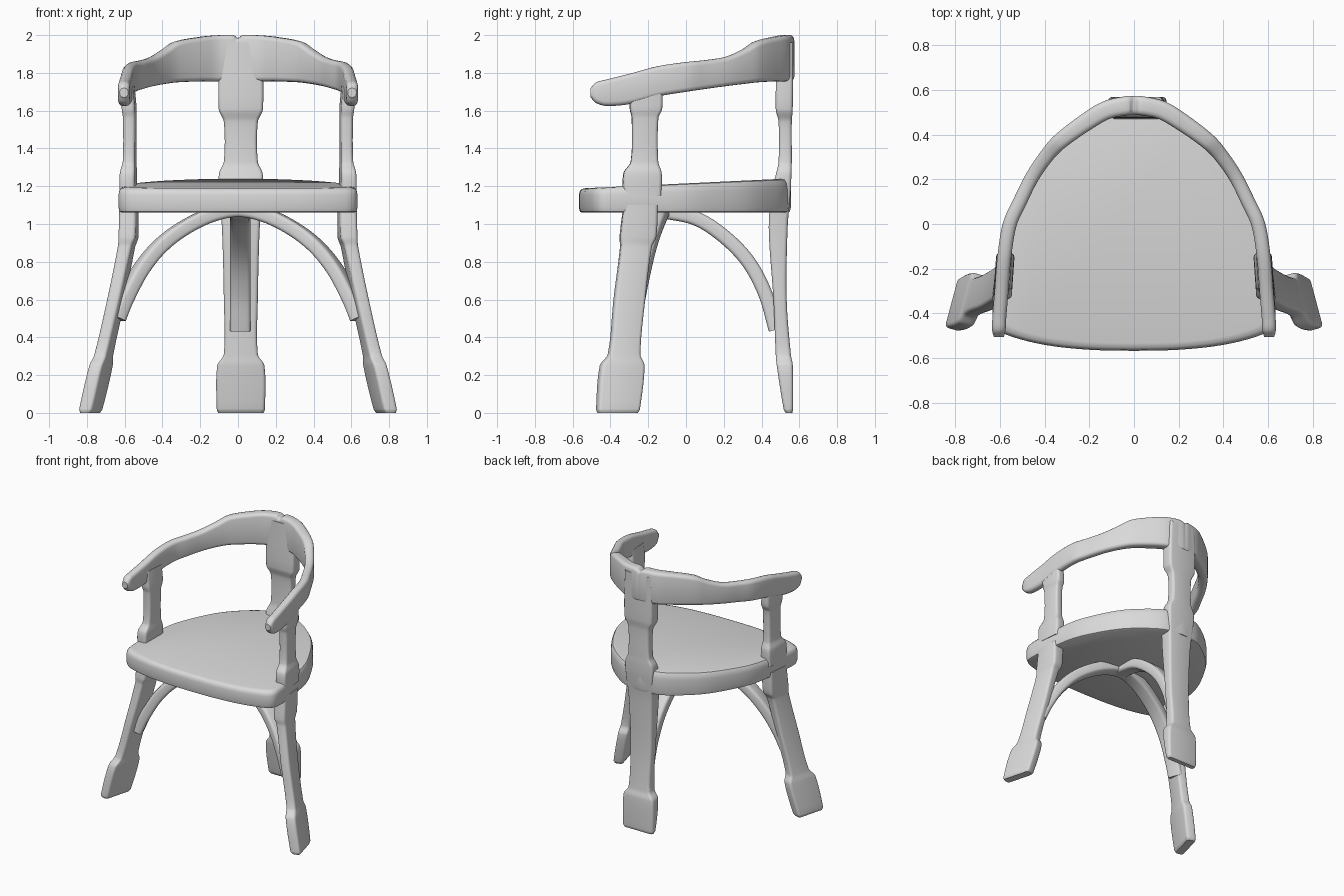
import bpy, bmesh, math
from mathutils import Vector

cube = bpy.data.objects.get("Cube")
if cube:
    bpy.data.objects.remove(cube, do_unlink=True)

GREY = (0.7, 0.7, 0.7, 1)
mat = bpy.data.materials.new("plain_grey")
mat.use_nodes = True
mat.diffuse_color = GREY
mat.node_tree.nodes["Principled BSDF"].inputs["Base Color"].default_value = GREY
UP = Vector((0, 0, 1))
parts = []


def curve(rows, steps=6):
    """Smooth curve through rows of numbers, spaced by their first three values."""
    t = [0]
    for a, b in zip(rows, rows[1:]):
        t.append(t[-1] + math.dist(a[:3], b[:3]))
    last = len(rows) - 1

    def slope(i):
        a, b = max(i - 1, 0), min(i + 1, last)
        return [(q - p) / (t[b] - t[a]) for p, q in zip(rows[a], rows[b])]

    out = []
    for i in range(last):
        h = t[i + 1] - t[i]
        for k in range(steps):
            s = k / steps
            f = 3 * s * s - 2 * s ** 3
            out.append([p + (q - p) * f + h * (m * s * (1 - s) ** 2 - n * s * s * (1 - s))
                        for p, q, m, n in zip(rows[i], rows[i + 1], slope(i), slope(i + 1))])
    return out + [list(rows[-1])]


def skin(name, rings):
    """Join rings of points into a closed solid."""
    bm = bmesh.new()
    loops = [[bm.verts.new(p) for p in ring] for ring in rings]
    n = len(loops[0])
    for a, b in zip(loops, loops[1:]):
        for i in range(n):
            j = (i + 1) % n
            bm.faces.new((a[i], a[j], b[j], b[i]))
    bm.faces.new(loops[0])
    bm.faces.new(loops[-1])
    bmesh.ops.recalc_face_normals(bm, faces=bm.faces)
    me = bpy.data.meshes.new(name)
    bm.to_mesh(me)
    bm.free()
    me.materials.append(mat)
    ob = bpy.data.objects.new(name, me)
    bpy.context.collection.objects.link(ob)
    parts.append(ob)


def section(c, u, v, w, t, r):
    """Rounded rectangle of size w by t around c, along axes u and v."""
    r = min(r, w * 0.48, t * 0.48)
    ring = []
    for q, (su, sv) in enumerate(((1, 1), (-1, 1), (-1, -1), (1, -1))):
        for k in range(4):
            a = math.pi / 2 * (q + k / 3)
            ring.append(c + u * (su * (w / 2 - r) + r * math.cos(a))
                        + v * (sv * (t / 2 - r) + r * math.sin(a)))
    return ring


def mirrored(half):
    return [(-r[0], *r[1:]) for r in half[:0:-1]] + list(half)


def post(name, rows, side=1):
    """Upright slab; rows are x, y, z, width, thickness, turn in degrees."""
    rings = []
    for x, y, z, w, t, turn in curve(rows):
        a = math.radians(turn) * side
        u = Vector((-math.sin(a), math.cos(a), 0))
        v = Vector((math.cos(a), math.sin(a), 0))
        rings.append(section(Vector((x * side, y, z)), u, v, w, t, 0.018))
    skin(name, rings)


def brace(name, rows):
    """Bent strip under the seat; rows are x, y, z."""
    pts = [Vector(p) for p in curve(rows)]
    rings = []
    for i, p in enumerate(pts):
        d = (pts[min(i + 1, len(pts) - 1)] - pts[max(i - 1, 0)]).normalized()
        u = Vector((-d.y, d.x, 0)).normalized()
        rings.append(section(p, u, d.cross(u), 0.11, 0.075, 0.02))
    skin(name, rings)


# Seat: D-shaped outline with rounded rim, rising slightly to the back
outline = [(0, .555, 0), (.15, .53, 0), (.3, .43, 0), (.41, .32, 0), (.51, .16, 0),
           (.58, 0, 0), (.615, -.2, 0), (.632, -.38, 0), (.622, -.455, 0),
           (.57, -.495, 0), (.4, -.54, 0), (.2, -.562, 0), (0, -.567, 0)]
half = curve(outline, 5)
loop = half + [(-p[0], *p[1:]) for p in half[-2:0:-1]]
rim = [(.97, 1.06, 0), (.99, 1.065, 0), (1, 1.085, 0), (1, 1.17, .03),
       (.993, 1.195, .04), (.975, 1.21, .045), (.94, 1.215, .045)]
skin("seat", [[Vector((x * s, y * s, z + y * tilt)) for x, y, _ in loop]
              for s, z, tilt in rim])

# Back and arm rail: x, y, bottom, top, thickness
rail = mirrored([
    (0, .53, 1.755, 1.985, .085), (.025, .53, 1.755, 2.0, .085),
    (.12, .51, 1.755, 1.998, .083), (.2, .465, 1.755, 1.99, .08),
    (.33, .37, 1.75, 1.965, .072), (.39, .305, 1.742, 1.925, .065),
    (.455, .21, 1.73, 1.885, .062), (.51, .1, 1.715, 1.867, .062),
    (.555, 0, 1.7, 1.857, .062), (.58, -.15, 1.675, 1.835, .062),
    (.592, -.3, 1.635, 1.795, .062), (.602, -.42, 1.625, 1.765, .062),
    (.604, -.475, 1.64, 1.75, .06), (.604, -.505, 1.67, 1.72, .045)])
samples = curve(rail)
rings = []
for i, (x, y, low, high, t) in enumerate(samples):
    a, b = samples[max(i - 1, 0)], samples[min(i + 1, len(samples) - 1)]
    d = Vector((b[0] - a[0], b[1] - a[1], 0)).normalized()
    rings.append(section(Vector((x, y, (low + high) / 2)), UP, UP.cross(d),
                         high - low, t, 0.024))
skin("back_rail", rings)

# Splayed front legs and arm posts
for side, label in ((1, "left"), (-1, "right")):
    post(label + "_front_leg", [
        (.783, -.362, 0, .215, .06, 15), (.779, -.36, .02, .23, .075, 15),
        (.725, -.338, .25, .235, .075, 15), (.71, -.328, .31, .17, .07, 14),
        (.645, -.3, .6, .165, .07, 12), (.59, -.265, .88, .165, .075, 8),
        (.58, -.255, .93, .19, .09, 6), (.578, -.24, 1.1, .18, .09, 4)], side)
    post(label + "_arm_post", [
        (.582, -.232, 1.15, .2, .08, 4), (.58, -.23, 1.27, .2, .08, 4),
        (.574, -.22, 1.33, .145, .065, 4), (.573, -.217, 1.56, .14, .065, 4),
        (.576, -.212, 1.61, .17, .07, 4), (.582, -.212, 1.73, .17, .06, 4)], side)

# Back leg running up into the back post
post("back_leg", [
    (.015, .545, 0, .035, .24, 0), (.015, .542, .02, .05, .255, 0),
    (.015, .523, .25, .085, .25, 0), (.015, .515, .31, .08, .18, 0),
    (.015, .498, .6, .07, .18, 0), (.015, .488, .98, .1, .2, 0),
    (.015, .505, 1.18, .1, .23, 0), (.015, .518, 1.27, .08, .23, 0),
    (.015, .525, 1.33, .07, .18, 0), (.015, .525, 1.54, .07, .18, 0),
    (.015, .52, 1.61, .09, .235, 0), (.015, .525, 1.96, .085, .225, 0)])

# Arched braces
brace("front_brace", mirrored([
    (0, -.14, 1.075), (.15, -.155, 1.045), (.3, -.185, .97), (.42, -.215, .875),
    (.52, -.245, .75), (.6, -.275, .6), (.64, -.29, .5)]))
brace("back_brace", [
    (.012, -.14, 1.07), (.012, .05, 1.03), (.012, .2, .935), (.012, .33, .8),
    (.012, .42, .63), (.012, .475, .44)])

# Smooth shading with crisp edges
bpy.ops.object.select_all(action='DESELECT')
for ob in parts:
    ob.select_set(True)
bpy.context.view_layer.objects.active = parts[0]
bpy.ops.object.shade_smooth_by_angle(angle=math.radians(40))
